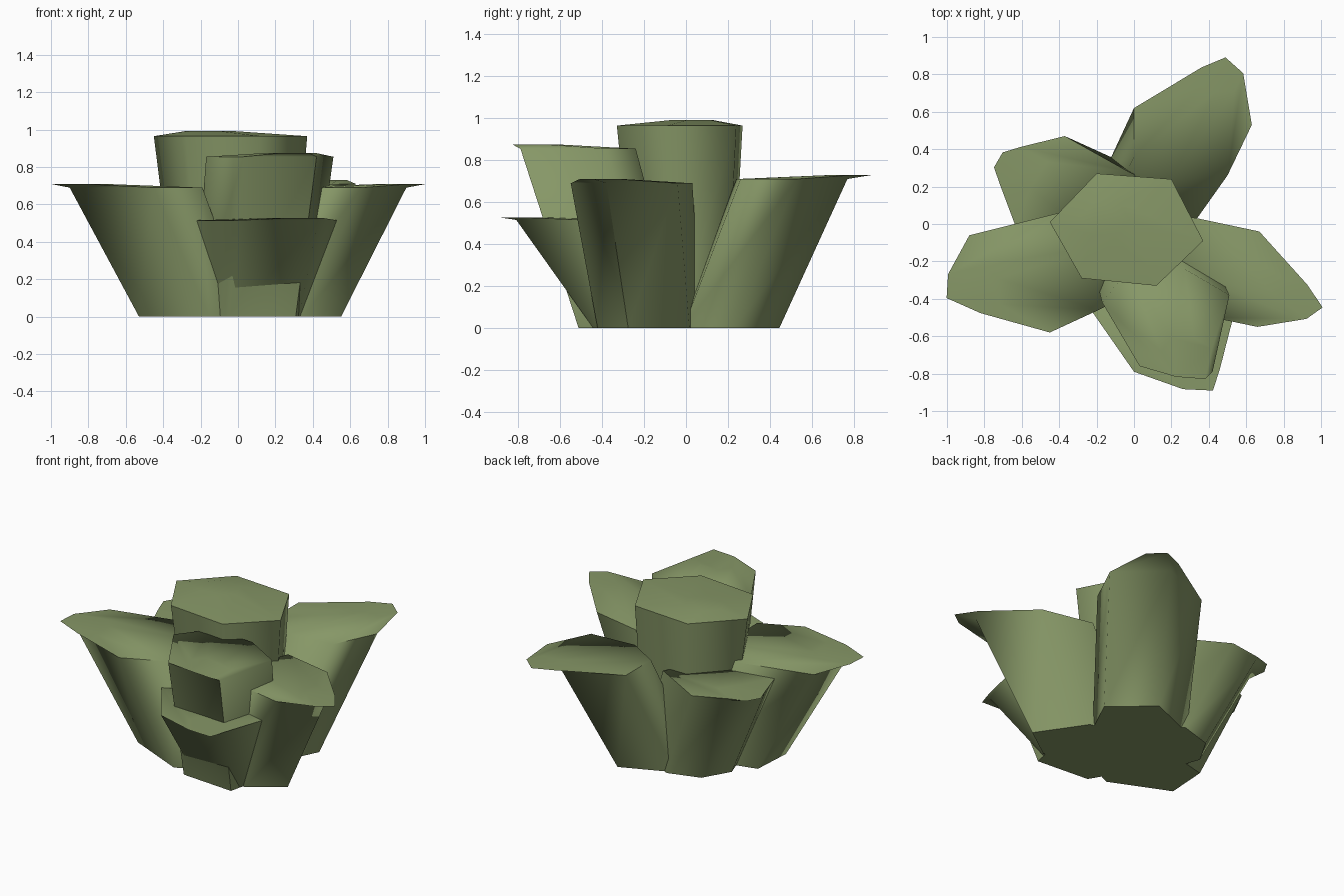
import bpy, bmesh, math
from mathutils import Vector

if "Cube" in bpy.data.objects:
    bpy.data.objects.remove(bpy.data.objects["Cube"])

mat = bpy.data.materials.new("moss_green")
mat.diffuse_color = (0.24, 0.31, 0.135, 1)
mat.use_nodes = True
mat.node_tree.nodes["Principled BSDF"].inputs["Base Color"].default_value = mat.diffuse_color


def column(name, rim, z, base, taper, lean, cap_scale, rise=0.02):
    """Leaning six-sided column: base ring, rim ring, and a small cap tip pushed along the lean."""
    pts = [Vector(p) for p in rim]
    mid = sum(pts, Vector((0, 0))) / len(pts)
    base, lean = Vector(base), Vector(lean)
    bm = bmesh.new()
    rings = []
    for centre, scale, height in ((base, taper, 0), (mid, 1, z), (mid + lean, cap_scale, z + rise)):
        rings.append([bm.verts.new((*(centre + (p - mid) * scale), height)) for p in pts])
    n = len(pts)
    for lo, hi in zip(rings, rings[1:]):
        for i in range(n):
            j = (i + 1) % n
            bm.faces.new((lo[i], lo[j], hi[j], hi[i]))
    bm.faces.new(rings[0][::-1])
    bm.faces.new(rings[-1])
    bmesh.ops.recalc_face_normals(bm, faces=bm.faces)
    me = bpy.data.meshes.new(name)
    bm.to_mesh(me)
    bm.free()
    ob = bpy.data.objects.new(name, me)
    bpy.context.collection.objects.link(ob)
    me.materials.append(mat)
    bpy.context.view_layer.objects.active = ob
    bpy.ops.object.select_all(action='DESELECT')
    ob.select_set(True)
    bpy.ops.object.shade_smooth_by_angle(angle=math.radians(75))
    # Keep the flat underside crisp
    for e in me.edges:
        if all(me.vertices[v].co.z < 1e-4 for v in e.vertices):
            e.use_edge_sharp = True


# Tall upright column in the middle
column("center_column", [(-.45, .01), (-.28, -.29), (.12, -.33), (.37, -.09), (.2, .24), (-.2, .27)],
       .965, (-.02, -.01), .75, (-.11, .06), .32, .027)
# Leaning columns around it
column("back_right_column", [(0, .62), (0, .36), (.2, .24), (.5, .26), (.63, .53), (.36, .77)],
       .71, (.11, .17), .9, (.18, .32), .35)
column("right_column", [(.34, .03), (.24, -.24), (.42, -.5), (.66, -.55), (.9, -.38), (.67, -.04)],
       .69, (.24, -.19), .86, (.34, -.13), .36)
column("left_column", [(-.88, -.06), (-.9, -.38), (-.45, -.58), (-.19, -.46), (-.2, -.12), (-.4, .06)],
       .69, (-.2, -.17), .83, (-.34, -.09), .4)
column("back_left_column", [(-.71, .21), (-.63, -.02), (-.25, -.05), (-.03, .28), (-.37, .47), (-.6, .4)],
       .62, (-.16, .12), .9, (-.2, .09), .42)
column("front_tall_column", [(-.17, -.42), (.03, -.76), (.42, -.79), (.51, -.38), (.27, -.24), (-.03, -.24)],
       .855, (.08, -.22), .92, (.11, -.23), .4)
column("front_low_column", [(-.23, -.46), (.0, -.79), (.43, -.81), (.53, -.5), (.3, -.2), (-.05, -.2)],
       .515, (.11, -.19), .8, (.16, -.28), .37, .012)
